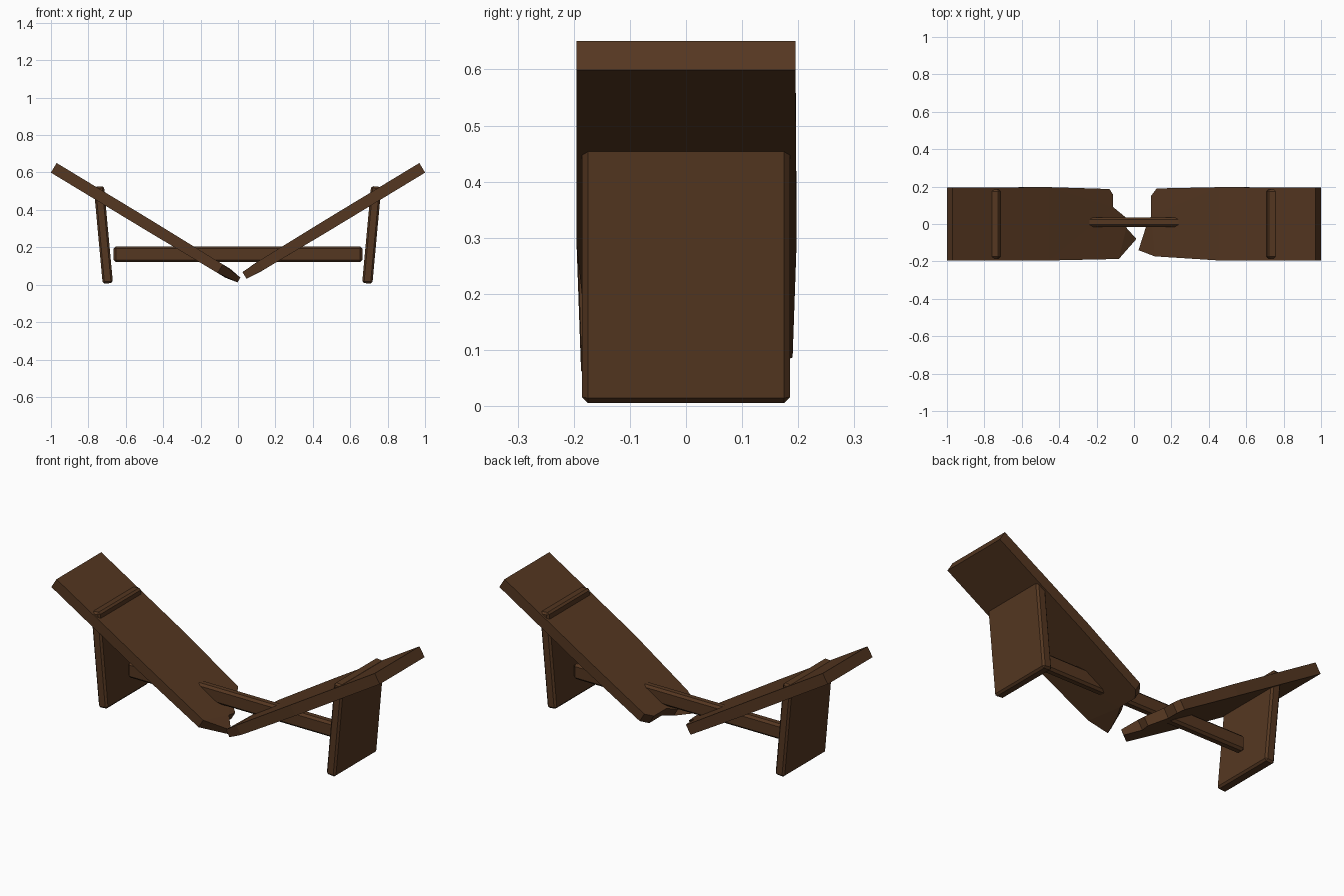
import bpy, bmesh
from math import atan2, sin, cos
from mathutils import Vector

if "Cube" in bpy.data.objects:
    bpy.data.objects.remove(bpy.data.objects["Cube"])

wood = bpy.data.materials.new("dark_wood")
wood.diffuse_color = (0.09, 0.038, 0.015, 1)
wood.use_nodes = True
wood.node_tree.nodes["Principled BSDF"].inputs["Base Color"].default_value = wood.diffuse_color


def finish(name, bm):
    bmesh.ops.recalc_face_normals(bm, faces=bm.faces)
    mesh = bpy.data.meshes.new(name)
    bm.to_mesh(mesh)
    bm.free()
    mesh.materials.append(wood)
    obj = bpy.data.objects.new(name, mesh)
    bpy.context.collection.objects.link(obj)
    return obj


def board(name, size, loc, tilt=0.0, bevel=0.01):
    """Box with chamfered edges, tilted around y."""
    bm = bmesh.new()
    bmesh.ops.create_cube(bm, size=1)
    bmesh.ops.scale(bm, vec=size, verts=bm.verts)
    bmesh.ops.bevel(bm, geom=bm.edges[:], offset=bevel, segments=1, affect='EDGES')
    obj = finish(name, bm)
    obj.location = loc
    obj.rotation_euler = (0, tilt, 0)
    return obj


SLOPE = atan2(0.606, 1)
THICK = 0.06


def plank(name, side, body_x, broken):
    """Half of the seat, sloping down to a jagged end.
    broken: (x, y, thickness factor) seen from above, back to front."""
    normal = Vector((-side * sin(SLOPE), 0, cos(SLOPE)))

    def pair(x, y, k):
        mid = Vector((x, y, 0.625 - 0.606 * (0.985 - side * x)))
        return [bm.verts.new(mid + normal * s * k * THICK / 2) for s in (1, -1)]

    bm = bmesh.new()
    outer = [pair(side * 0.985, y, 1) for y in (-0.195, 0.195)]
    inner = [pair(side * body_x, y, 1) for y in (-0.195, 0.197)]
    tip = [inner[1]] + [pair(x + side * 0.015, y, k) for x, y, k in broken] + [inner[0]]
    # sound part of the board
    for i in (0, 1):
        bm.faces.new((outer[0][i], outer[1][i], inner[1][i], inner[0][i]))
        bm.faces.new((outer[i][0], outer[i][1], inner[i][1], inner[i][0]))
    bm.faces.new((outer[0][0], outer[1][0], outer[1][1], outer[0][1]))
    # splintered part
    caps = [bm.faces.new([p[i] for p in tip]) for i in (0, 1)]
    for a, b in zip(tip, tip[1:]):
        bm.faces.new((a[0], b[0], b[1], a[1]))
    bmesh.ops.triangulate(bm, faces=caps)
    return finish(name, bm)


# broken seat halves
plank("seat_left", -1, 0.47,
      [(-0.13, 0.187, 0.9), (-0.11, 0.155, 0.9), (-0.11, 0.09, 0.9),
       (-0.035, 0.03, 0.8), (-0.04, -0.02, 0.9), (0.02, -0.08, 0.5),
       (-0.08, -0.187, 0.9)])
plank("seat_right", 1, 0.47,
      [(0.12, 0.19, 0.9), (0.09, 0.15, 0.9), (0.09, 0.04, 0.9),
       (0.06, -0.02, 0.8), (0.12, -0.05, 0.9), (0.12, -0.09, 0.9),
       (0.02, -0.14, 0.7), (0.11, -0.173, 0.9)])

# slab legs, leaning outwards
board("leg_left", (0.055, 0.37, 0.52), (-0.72, 0, 0.266), -0.092)
board("leg_right", (0.055, 0.37, 0.52), (0.715, 0, 0.266), 0.092)

# stretcher between the legs
board("stretcher", (1.33, 0.05, 0.085), (0, 0.01, 0.163), 0, 0.012)
